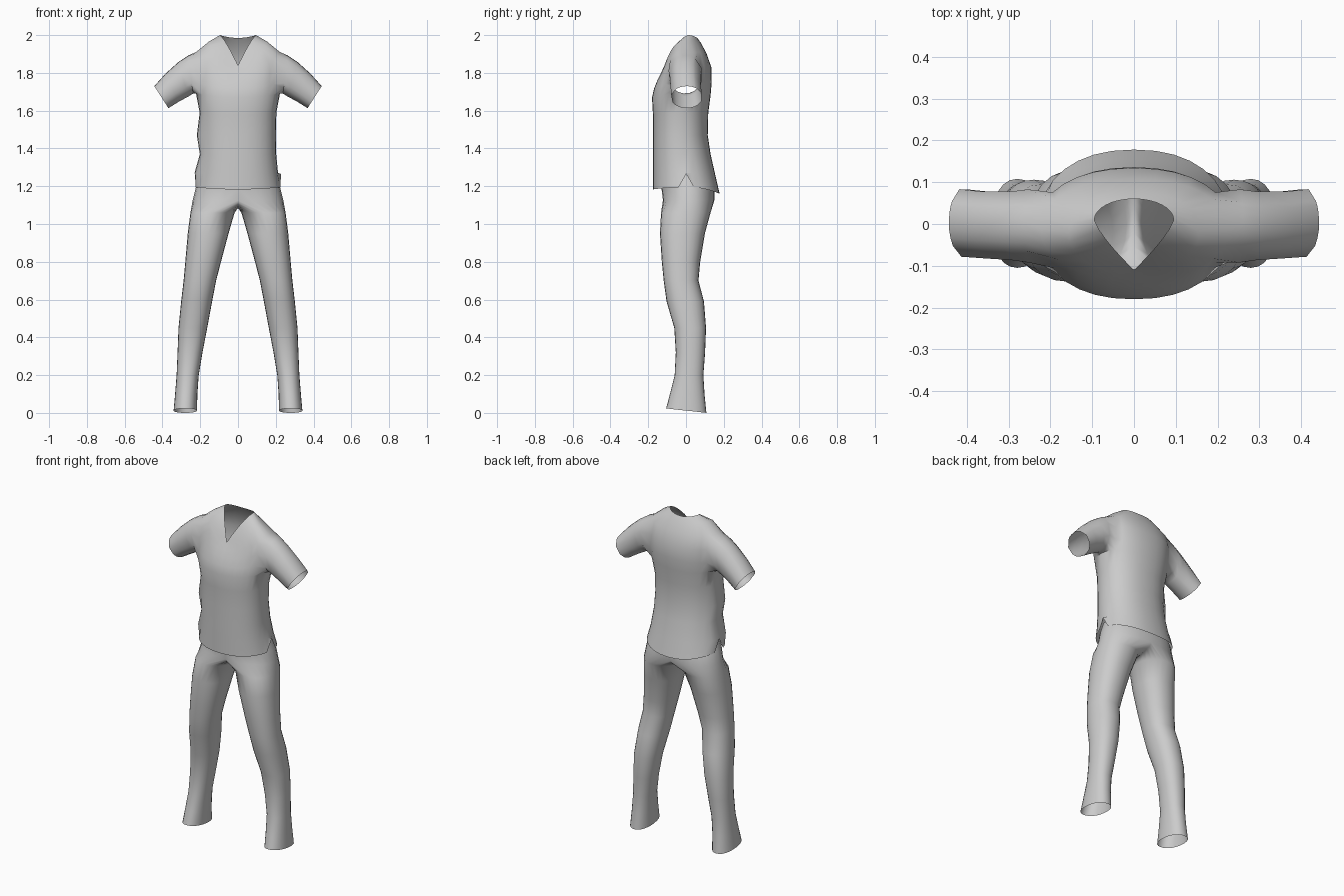
import bpy, bmesh, math
from mathutils import Vector

if "Cube" in bpy.data.objects:
    bpy.data.objects.remove(bpy.data.objects["Cube"])

cloth = bpy.data.materials.new("grey_cloth")
cloth.diffuse_color = (0.6, 0.6, 0.6, 1)
cloth.use_nodes = True
cloth.node_tree.nodes["Principled BSDF"].inputs["Base Color"].default_value = cloth.diffuse_color


def spow(v, p):
    return math.copysign(abs(v) ** p, v)


def finish(bm, name):
    bmesh.ops.recalc_face_normals(bm, faces=bm.faces)
    me = bpy.data.meshes.new(name)
    bm.to_mesh(me)
    bm.free()
    ob = bpy.data.objects.new(name, me)
    bpy.context.collection.objects.link(ob)
    me.materials.append(cloth)
    bpy.context.view_layer.objects.active = ob
    ob.select_set(True)
    bpy.ops.object.shade_smooth_by_angle(angle=math.radians(50))
    ob.select_set(False)
    return ob


def bridge(bm, a, b, closed=True):
    n = len(a)
    for i in range(n if closed else n - 1):
        k = (i + 1) % n
        bm.faces.new((a[i], a[k], b[k], b[i]))


# ---- shirt: torso rings (half width, front y, back y, side z, front z, back z)
N = 32
TORSO = [
    (0.228, -0.175, 0.178, 1.195, 1.183, 1.16),
    (0.212, -0.175, 0.155, 1.27, 1.27, 1.26),
    (0.202, -0.175, 0.130, 1.37, 1.37, 1.37),
    (0.200, -0.174, 0.115, 1.47, 1.47, 1.47),
    (0.203, -0.175, 0.118, 1.59, 1.58, 1.59),
    (0.222, -0.180, 0.130, 1.69, 1.67, 1.68),
    (0.226, -0.168, 0.136, 1.75, 1.72, 1.75),
    (0.230, -0.150, 0.134, 1.83, 1.765, 1.83),
    (0.222, -0.132, 0.108, 1.91, 1.80, 1.905),
    (0.155, -0.118, 0.078, 1.965, 1.825, 1.96),
]
ARM_LOW, ARM_HIGH, ARM_COLS = 5, 8, 3

bm = bmesh.new()
rings = []
for r, (a, yf, yb, zs, zf, zb) in enumerate(TORSO):
    ring = []
    for j in range(N):
        t = 2 * math.pi * j / N
        c, s = math.cos(t), math.sin(t)
        x = a * spow(c, 0.9)
        y = (yf + yb) / 2 + (yb - yf) / 2 * spow(s, 0.9)
        z = zs + ((zb if s > 0 else zf) - zs) * s * s
        if r == 0 and j in (0, N // 2):
            z += 0.07                      # side slit in the hem
        if r in (1, 3) and abs(j - N // 2) < 3:
            x -= 0.018                     # soft fold on one side
        ring.append(bm.verts.new((x, y, z)))
    rings.append(ring)

# V-shaped neckline
neck = []
for j in range(N):
    t = 2 * math.pi * j / N
    c, s = math.cos(t), math.sin(t)
    if s < -1e-6:
        q = -s
        p = (math.copysign(0.095 * (1 - q ** 1.3), c), 0.01 - 0.12 * q, 2.0 - 0.16 * q ** 1.6)
    else:
        p = (0.095 * c, 0.01 + 0.05 * s, 2.0 - 0.015 * s * s)
    neck.append(bm.verts.new(p))
rings.append(neck)

# torso faces, leaving the armholes open
for r in range(len(rings) - 1):
    for j in range(N):
        d = min((j - k) % N for k in (-ARM_COLS, N // 2 - ARM_COLS))
        if ARM_LOW <= r < ARM_HIGH and d < 2 * ARM_COLS:
            continue
        k = (j + 1) % N
        bm.faces.new((rings[r][j], rings[r][k], rings[r + 1][k], rings[r + 1][j]))

# sleeves: rings given by top (x, z), bottom (x, z), front y, back y
SLEEVE = [
    ((0.262, 1.893), (0.238, 1.69), -0.094, 0.088),
    ((0.315, 1.858), (0.262, 1.675), -0.088, 0.082),
    ((0.385, 1.795), (0.312, 1.648), -0.084, 0.082),
    ((0.443, 1.73), (0.368, 1.613), -0.080, 0.088),
]
for side, mid in ((1, 0), (-1, N // 2)):
    cols = range(mid - ARM_COLS, mid + ARM_COLS + 1)
    loop = [rings[ARM_LOW][j % N] for j in cols]
    loop += [rings[r][(mid + ARM_COLS) % N] for r in range(ARM_LOW + 1, ARM_HIGH)]
    loop += [rings[ARM_HIGH][j % N] for j in reversed(cols)]
    loop += [rings[r][(mid - ARM_COLS) % N] for r in range(ARM_HIGH - 1, ARM_LOW, -1)]
    cz = sum(v.co.z for v in loop) / len(loop)
    cy = sum(v.co.y for v in loop) / len(loop)
    angs = [math.atan2((v.co.z - cz) / 0.105, (v.co.y - cy) / 0.09) for v in loop]
    prev = loop
    for top, bot, yf, yb in SLEEVE:
        new = []
        for g in angs:
            u = (1 + math.sin(g)) / 2
            x = bot[0] + (top[0] - bot[0]) * u
            z = bot[1] + (top[1] - bot[1]) * u
            y = (yf + yb) / 2 + (yb - yf) / 2 * math.cos(g)
            new.append(bm.verts.new((side * x, y, z)))
        bridge(bm, prev, new)
        prev = new
finish(bm, "shirt")

# ---- trousers: pelvis rings (half width, front y, back y, z), right half only
M = 24
PELVIS = [
    (0.195, -0.125, 0.115, 1.26),
    (0.224, -0.130, 0.150, 1.19),
    (0.240, -0.122, 0.150, 1.125),
]
# leg rings (inner x, outer x, front y, back y, z)
LEG = [
    (0.018, 0.252, -0.132, 0.130, 1.06),
    (0.050, 0.266, -0.138, 0.100, 0.95),
    (0.090, 0.279, -0.128, 0.075, 0.80),
    (0.116, 0.288, -0.118, 0.066, 0.70),
    (0.137, 0.301, -0.103, 0.095, 0.59),
    (0.163, 0.315, -0.062, 0.106, 0.45),
    (0.188, 0.320, -0.054, 0.101, 0.32),
    (0.208, 0.325, -0.060, 0.092, 0.20),
    (0.215, 0.333, -0.085, 0.098, 0.10),
    (0.217, 0.341, -0.105, 0.108, 0.012),
]
bm = bmesh.new()
H = M // 2
prev = None
for a, yf, yb, z in PELVIS:
    ring = []
    for j in range(H + 1):
        t = -math.pi / 2 + math.pi * j / H
        x = 0 if j in (0, H) else a * max(0, math.cos(t)) ** 0.9
        y = (yf + yb) / 2 + (yb - yf) / 2 * spow(math.sin(t), 0.9)
        ring.append(bm.verts.new((x, y, z)))
    if prev:
        bridge(bm, prev, ring, closed=False)
    prev = ring

# crotch seam closes the top of the leg
yf, yb = prev[0].co.y, prev[-1].co.y
for j in range(1, M - H):
    t = math.pi * j / (M - H)
    y = (yf + yb) / 2 + (yb - yf) / 2 * math.cos(t)
    prev.append(bm.verts.new((0, y, 1.125 - 0.04 * math.sin(t))))

for xi, xo, yf, yb, z in LEG:
    ring = []
    for j in range(M):
        t = -math.pi / 2 + 2 * math.pi * j / M
        x = (xi + xo) / 2 + (xo - xi) / 2 * spow(math.cos(t), 0.9)
        y = (yf + yb) / 2 + (yb - yf) / 2 * spow(math.sin(t), 0.9)
        dz = -0.012 * math.sin(t) if z < 0.05 else 0   # hem dips at the heel
        ring.append(bm.verts.new((x, y, z + dz)))
    bridge(bm, prev, ring)
    prev = ring
trousers = finish(bm, "trousers")
mirror = trousers.modifiers.new("mirror", 'MIRROR')
mirror.merge_threshold = 0.001
